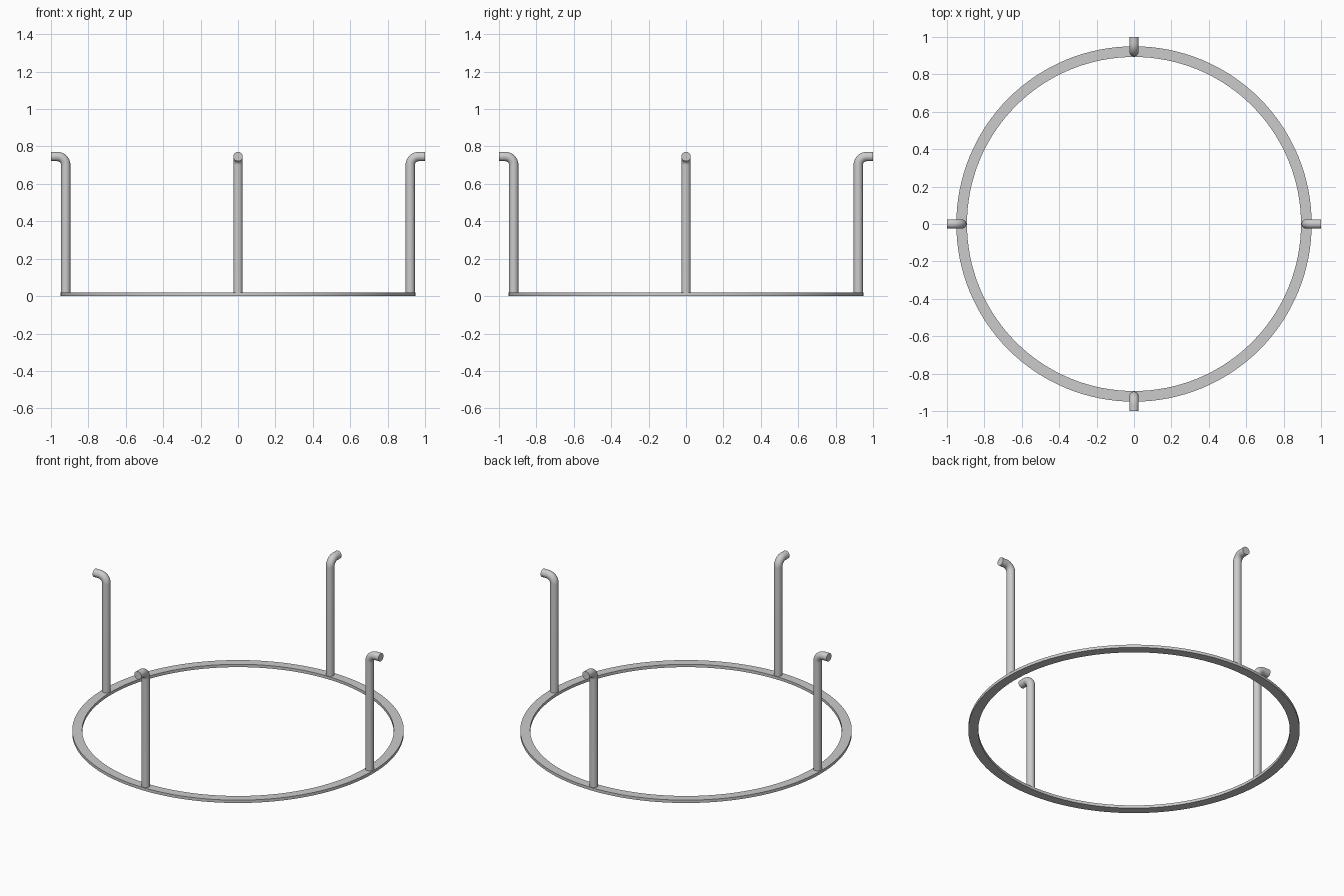
import bpy, bmesh
from math import sin, cos, pi, radians
from mathutils import Vector, Matrix

if "Cube" in bpy.data.objects:
    bpy.data.objects.remove(bpy.data.objects["Cube"])

RING_OUT, RING_IN, RING_H = 0.95, 0.893, 0.018
POST_X, TUBE_R, BEND_R, TOP_Z = 0.921, 0.025, 0.045, 0.746


def finish(bm, name):
    bmesh.ops.recalc_face_normals(bm, faces=bm.faces)
    mesh = bpy.data.meshes.new(name)
    bm.to_mesh(mesh)
    bm.free()
    obj = bpy.data.objects.new(name, mesh)
    bpy.context.collection.objects.link(obj)
    bpy.ops.object.select_all(action='DESELECT')
    obj.select_set(True)
    bpy.context.view_layer.objects.active = obj
    bpy.ops.object.shade_smooth_by_angle(angle=radians(35))
    return obj


def bridge(bm, loop_a, loop_b):
    n = len(loop_a)
    for i in range(n):
        j = (i + 1) % n
        bm.faces.new((loop_a[i], loop_a[j], loop_b[j], loop_b[i]))


def build_ring(name, segments=128):
    # Rectangular section carried round the z axis
    bm = bmesh.new()
    profile = [(RING_IN, 0), (RING_OUT, 0), (RING_OUT, RING_H), (RING_IN, RING_H)]
    loops = []
    for r, z in profile:
        loops.append([bm.verts.new((r * cos(2 * pi * k / segments),
                                    r * sin(2 * pi * k / segments), z))
                      for k in range(segments)])
    for k in range(4):
        bridge(bm, loops[k], loops[(k + 1) % 4])
    return finish(bm, name)


def build_post(name, angle, sides=32, bend_steps=12):
    # Path: (radial position, height, tilt of the tube from vertical)
    path = [(POST_X, RING_H / 2, 0)]
    for k in range(bend_steps + 1):
        a = pi / 2 * k / bend_steps
        path.append((POST_X + BEND_R * (1 - cos(a)),
                     TOP_Z - BEND_R + BEND_R * sin(a), a))
    path.append((1.0, TOP_Z, pi / 2))
    bm = bmesh.new()
    turn = Matrix.Rotation(angle, 4, 'Z')
    loops = []
    for x, z, tilt in path:
        frame = turn @ Matrix.Translation((x, 0, z)) @ Matrix.Rotation(tilt, 4, 'Y')
        loops.append([bm.verts.new(frame @ Vector((TUBE_R * cos(2 * pi * s / sides),
                                                   TUBE_R * sin(2 * pi * s / sides), 0)))
                      for s in range(sides)])
    for a, b in zip(loops, loops[1:]):
        bridge(bm, a, b)
    # Flat end caps
    bm.faces.new(loops[0])
    bm.faces.new(loops[-1])
    return finish(bm, name)


# Flat base ring
build_ring("base_ring")

# Four upright posts with outward bent tips
for i, side in enumerate(("right", "back", "left", "front")):
    build_post(side + "_post", i * pi / 2)
